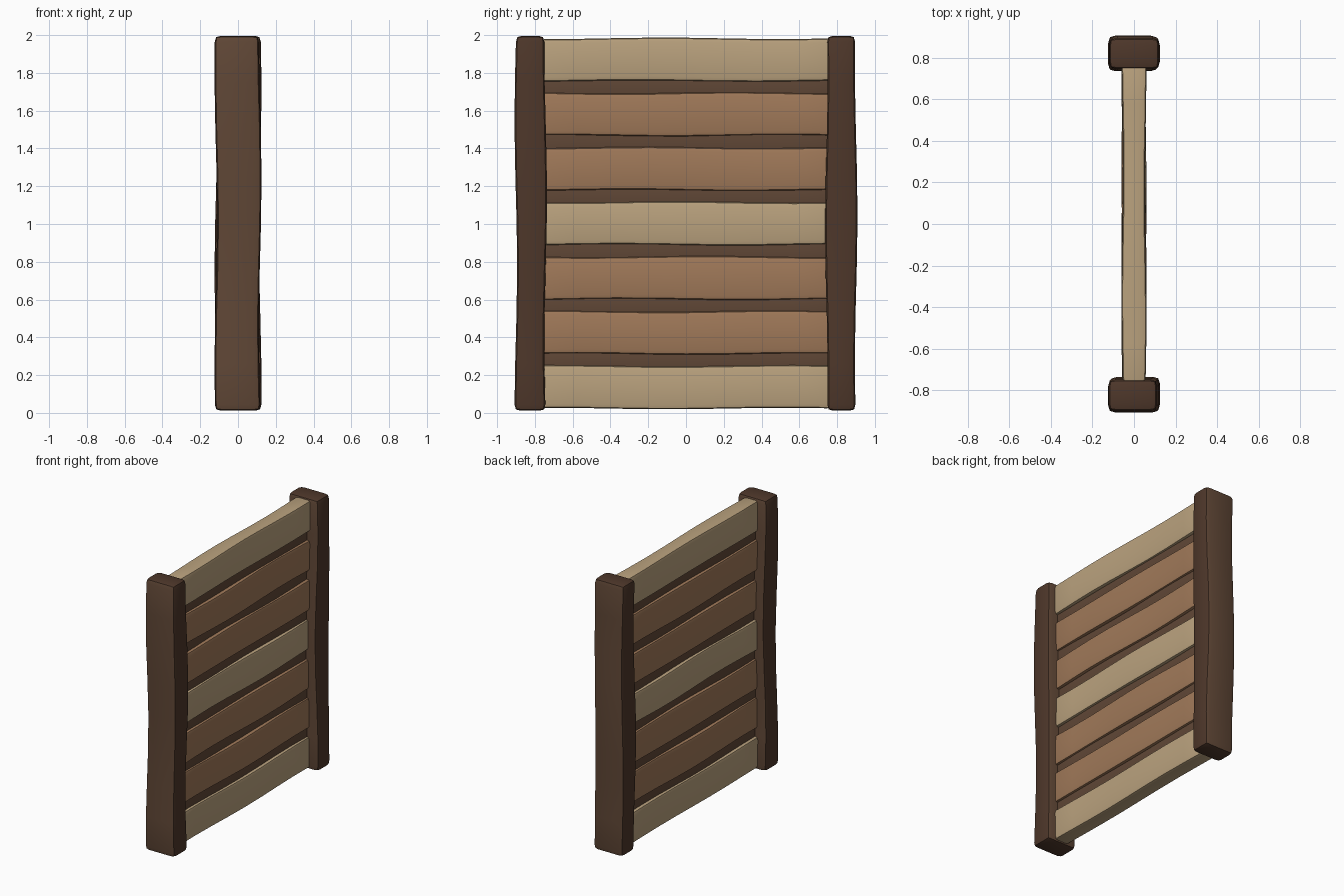
import bpy, bmesh, math, random
from mathutils import Vector

random.seed(4)
cube = bpy.data.objects.get("Cube")
if cube:
    bpy.data.objects.remove(cube)


def srgb(*c):
    return tuple((v / 255 / 12.92) if v < 11 else ((v / 255 + 0.055) / 1.055) ** 2.4 for v in c) + (1,)


def material(name, color):
    m = bpy.data.materials.new(name)
    m.use_nodes = True
    m.diffuse_color = color
    m.node_tree.nodes["Principled BSDF"].inputs["Base Color"].default_value = color
    return m


dark = material("dark_brown", srgb(78, 55, 42))
umber = material("umber_brown", srgb(96, 71, 54))
brown = material("warm_brown", srgb(160, 121, 89))
tan = material("pale_tan", srgb(186, 162, 126))


def timber(name, center, size, axis, mats, bevel, wobble, cuts=7):
    """Hand-hewn beam: bevelled box whose cross-sections shift and swell along its axis."""
    bm = bmesh.new()
    bmesh.ops.create_cube(bm, size=1)
    for v in bm.verts:
        v.co = Vector(a * b for a, b in zip(v.co, size))
    bmesh.ops.bevel(bm, geom=bm.edges[:], offset=bevel, segments=2, profile=0.6, affect='EDGES')
    for i in range(1, cuts + 1):
        cut = Vector((0, 0, 0))
        cut[axis] = size[axis] * (i / (cuts + 1) - 0.5)
        normal = Vector((0, 0, 0))
        normal[axis] = 1
        bmesh.ops.bisect_plane(bm, geom=bm.verts[:] + bm.edges[:] + bm.faces[:],
                               plane_co=cut, plane_no=normal)
    # each side of the beam follows its own slow wave
    phase = {(k, s): random.uniform(0, math.tau) for k in range(3) for s in (-1, 1)}
    for v in bm.verts:
        t = v.co[axis] / size[axis]
        for k in range(3):
            if k != axis:
                s = 1 if v.co[k] > 0 else -1
                v.co[k] += wobble * math.sin(t * 8 + phase[k, s])
        v.co += Vector(center)
    mesh = bpy.data.meshes.new(name)
    for m in mats:
        mesh.materials.append(m)
    # long end faces take the second colour when there is one
    bm.normal_update()
    if len(mats) > 1:
        for f in bm.faces:
            f.material_index = int(abs(f.normal.y) > 0.8)
    bm.to_mesh(mesh)
    bm.free()
    obj = bpy.data.objects.new(name, mesh)
    bpy.context.collection.objects.link(obj)
    bpy.context.view_layer.objects.active = obj
    obj.select_set(True)
    bpy.ops.object.shade_smooth_by_angle(angle=math.radians(40))
    obj.select_set(False)
    return obj


# Upright posts at both ends
for side, label in ((-1, "front"), (1, "back")):
    timber(label + "_post", (0, side * 0.822, 1.004), (0.235, 0.158, 1.985), 2,
           [dark, umber], 0.032, 0.007)

# Seven horizontal planks, every third one pale
pitch = 0.289
for i in range(7):
    timber(f"plank_{i + 1}", (0, 0, 0.136 + i * pitch), (0.112, 1.54, 0.226), 1,
           [tan if i % 3 == 0 else brown], 0.022, 0.004)

# Recessed battens filling the gaps
for i in range(6):
    timber(f"batten_{i + 1}", (0, 0, 0.136 + (i + 0.5) * pitch), (0.072, 1.52, 0.12), 1,
           [umber], 0.008, 0.002)
